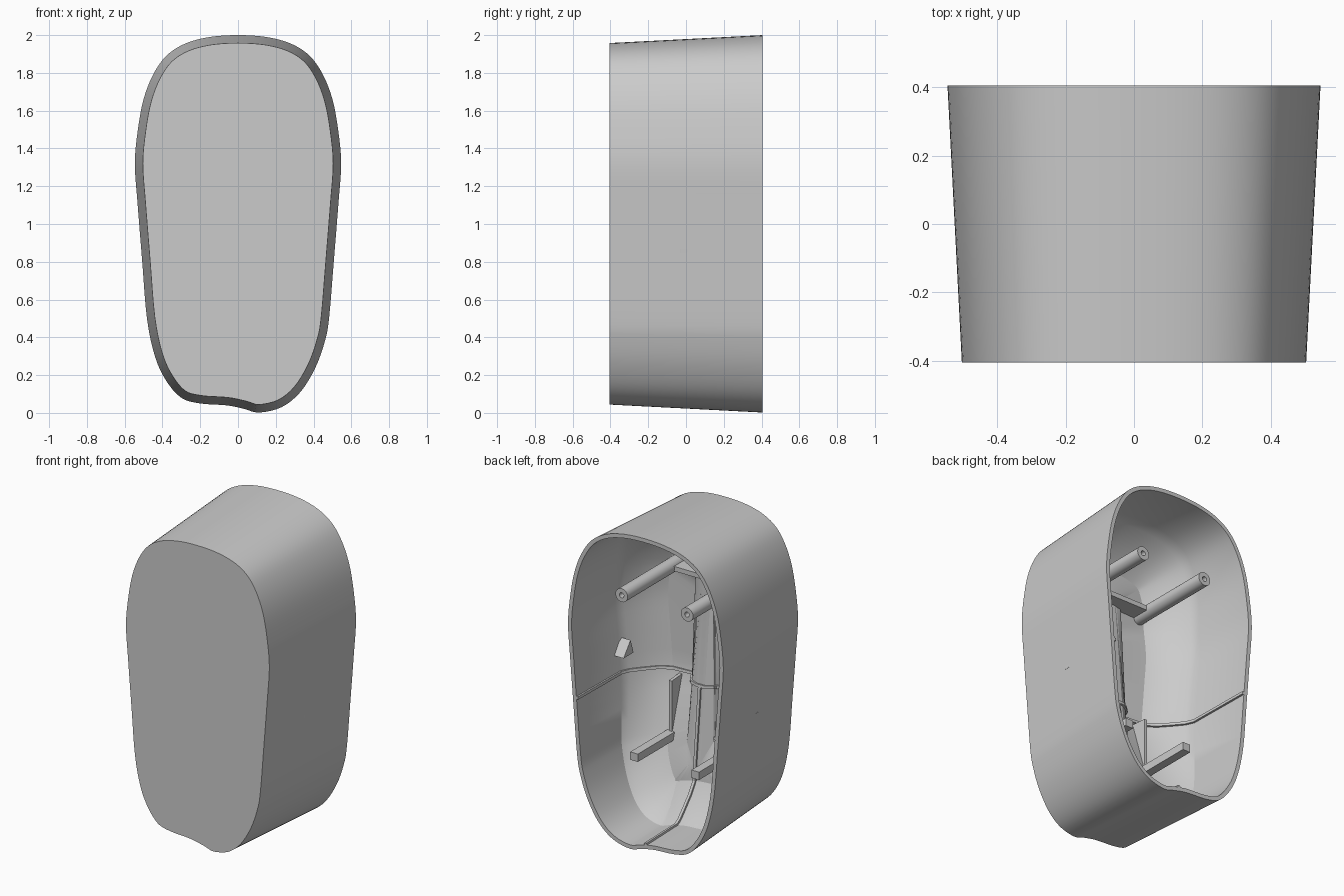
import bpy
import bmesh
import math
from mathutils import Vector

cube = bpy.data.objects.get("Cube")
if cube:
    bpy.data.objects.remove(cube, do_unlink=True)

grey = bpy.data.materials.new("plain grey")
grey.use_nodes = True
COLOUR = (0.6, 0.6, 0.6, 1)
grey.diffuse_color = COLOUR
grey.node_tree.nodes["Principled BSDF"].inputs["Base Color"].default_value = COLOUR

BACK, FRONT = 0.405, -0.405
TAPER = 0.042


def finish(name, bm, smooth=True):
    bmesh.ops.recalc_face_normals(bm, faces=bm.faces)
    mesh = bpy.data.meshes.new(name)
    bm.to_mesh(mesh)
    bm.free()
    mesh.materials.append(grey)
    obj = bpy.data.objects.new(name, mesh)
    bpy.context.collection.objects.link(obj)
    if smooth:
        bpy.ops.object.select_all(action="DESELECT")
        obj.select_set(True)
        bpy.context.view_layer.objects.active = obj
        bpy.ops.object.shade_smooth_by_angle(angle=math.radians(25))
    return obj


# Outline of the open back: mirrored upper sides and a lopsided bottom
side = [(0.15, 1.99), (0.28, 1.955), (0.38, 1.89), (0.45, 1.79), (0.5, 1.66),
        (0.53, 1.5), (0.546, 1.32), (0.531, 1.1), (0.507, 0.8), (0.482, 0.5)]
bottom = [(0.46, 0.38), (0.41, 0.24), (0.33, 0.11), (0.23, 0.03), (0.11, 0.002),
          (0.03, 0.022), (-0.06, 0.04), (-0.2, 0.05), (-0.3, 0.08),
          (-0.38, 0.17), (-0.44, 0.3)]
control = [Vector(p) for p in [(0, 2)] + side + bottom + [(-x, z) for x, z in reversed(side)]]


def smooth_loop(points, steps):
    loop = []
    n = len(points)
    for i in range(n):
        a, b, c, d = (points[(i + k) % n] for k in (-1, 0, 1, 2))
        for s in range(steps):
            t = s / steps
            loop.append(b + (c - a) * t / 2 + (2 * a - 5 * b + 4 * c - d) * t * t / 2
                        + (3 * b - a - 3 * c + d) * t ** 3 / 2)
    return loop


outline = smooth_loop(control, 4)


def inset(amount):
    n = len(outline)
    result = []
    for i, p in enumerate(outline):
        t = (outline[(i + 1) % n] - outline[i - 1]).normalized()
        result.append(p + Vector((t.y, -t.x)) * amount)
    return result


def fold(z):
    return -0.03 + 0.13 * (z - 1.04) ** 2


def floor(z):
    return -0.27 + 0.3 * max(0, 0.85 - z) + 0.2 * max(0, z - 1.5)


def inner_rings():
    rings = [[(p.x, BACK, p.y) for p in inset(0.025)],
             [(p.x, fold(p.y), p.y) for p in inset(0.033)]]
    for amount, mix in ((0.055, 0.22), (0.11, 0.5), (0.17, 0.78), (0.24, 0.95)):
        rings.append([(p.x, fold(p.y) * (1 - mix) + floor(p.y) * mix, p.y)
                      for p in inset(amount)])
    rings.append([(x * 0.4, floor(z), 1 + (z - 1) * 0.85) for x, y, z in rings[-1]])
    return rings


def loft(rings, cap_start, cap_end):
    bm = bmesh.new()
    rows = [[bm.verts.new(p) for p in ring] for ring in rings]
    for lower, upper in zip(rows, rows[1:]):
        for i in range(len(lower)):
            bm.faces.new((lower[i - 1], lower[i], upper[i], upper[i - 1]))
    caps = [bm.faces.new(row) for row, on in ((rows[0], cap_start), (rows[-1], cap_end)) if on]
    bmesh.ops.triangulate(bm, faces=caps)
    return bm


# Hollow tapered housing with a bowl-shaped inside
outer = [[(p.x, FRONT, p.y) for p in inset(TAPER)],
         [(p.x, BACK, p.y) for p in outline]]
finish("housing", loft(outer + inner_rings(), True, True))


# Thin seams that follow the inside surface
def seam(name, cuts):
    bm = loft(inner_rings(), False, True)
    for co, normal in cuts:
        bmesh.ops.bisect_plane(bm, geom=bm.verts[:] + bm.edges[:] + bm.faces[:],
                               plane_co=co, plane_no=normal, clear_outer=True)
    obj = finish(name, bm, False)
    mod = obj.modifiers.new("thickness", "SOLIDIFY")
    mod.thickness = 0.024
    mod.offset = 0


SEAM_Z, HALF = 0.86, 0.009
seam("cross_seam", [((0, 0, SEAM_Z + HALF), (0, 0, 1)), ((0, 0, SEAM_Z - HALF), (0, 0, -1))])
seam("lower_seam", [((HALF, 0, 0), (1, 0, 0)), ((-HALF, 0, 0), (-1, 0, 0)),
                    ((0, 0, SEAM_Z), (0, 0, 1))])


def box(name, low, high):
    bm = bmesh.new()
    bmesh.ops.create_cube(bm, size=1)
    for v in bm.verts:
        v.co = [(a + b) / 2 + c * (b - a) for a, b, c in zip(low, high, v.co)]
    return finish(name, bm, False)


# Tubular screw posts with a blind hole in the tip
def post(name, x, z):
    profile = [(0.043, -0.3), (0.043, 0.34), (0.016, 0.34), (0.016, 0.24)]
    rings = [[(x + r * math.cos(a), y, z + r * math.sin(a))
              for a in (math.tau * i / 24 for i in range(24))] for r, y in profile]
    finish(name, loft(rings, True, True))


def wedge(name, x, thick, triangle):
    finish(name, loft([[(x + s * thick / 2, y, z) for y, z in triangle] for s in (-1, 1)],
                      True, True), False)


for label, s in (("left", 1), ("right", -1)):
    post(label + "_post", s * 0.23 - 0.015, 1.56)
    # Square support bar with a triangular gusset above it
    x = s * 0.215
    box(label + "_bar", (x - 0.027, -0.25, 0.46), (x + 0.027, 0.215, 0.51))
    wedge(label + "_gusset", x, 0.02, [(-0.15, 0.49), (-0.29, 0.84), (-0.15, 0.83)])

# Shelf between the posts and a small lug on the side wall
box("post_shelf", (-0.23, -0.3, 1.545), (0.2, -0.13, 1.575))
wedge("wall_lug", 0.46, 0.07, [(-0.08, 0.98), (0.02, 0.98), (-0.05, 1.07)])
